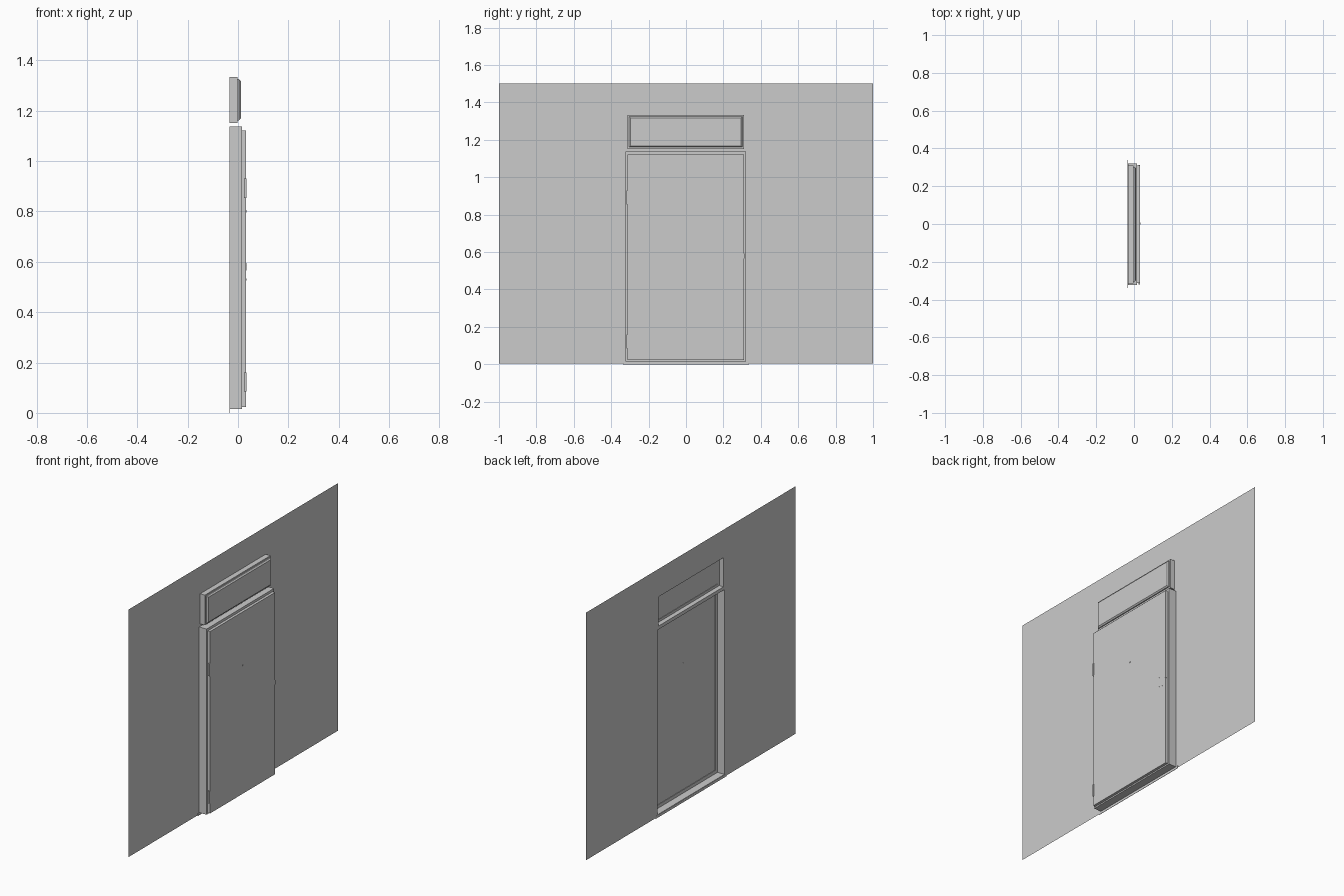
import bpy, bmesh, math
from mathutils import Matrix, Vector

cube = bpy.data.objects.get("Cube")
if cube:
    bpy.data.objects.remove(cube, do_unlink=True)

grey = bpy.data.materials.new("plain_grey")
grey.use_nodes = True
colour = (0.6, 0.6, 0.6, 1)
grey.diffuse_color = colour
grey.node_tree.nodes["Principled BSDF"].inputs["Base Color"].default_value = colour

BACK = -0.033                              # plane of the wall
DOOR = (-0.323, 0.321, 0.015, 1.137)       # openings as y0, y1, z0, z1
TRANSOM = (-0.314, 0.311, 1.152, 1.334)


def finish(name, bm):
    mesh = bpy.data.meshes.new(name)
    bm.to_mesh(mesh)
    bm.free()
    mesh.materials.append(grey)
    obj = bpy.data.objects.new(name, mesh)
    bpy.context.collection.objects.link(obj)
    return obj


def add_box(bm, x0, x1, y0, y1, z0, z1):
    size = Matrix.Diagonal((x1 - x0, y1 - y0, z1 - z0, 1))
    mid = Vector(((x0 + x1) / 2, (y0 + y1) / 2, (z0 + z1) / 2))
    return bmesh.ops.create_cube(bm, size=1, matrix=Matrix.Translation(mid) @ size)["verts"]


def box(name, *bounds):
    bm = bmesh.new()
    add_box(bm, *bounds)
    return finish(name, bm)


def inset(rect, d):
    y0, y1, z0, z1 = rect
    return (y0 + d, y1 - d, z0 + d, z1 - d)


def add_ring(bm, x0, x1, rect, t):
    """Rectangular ring of four bars of width t."""
    y0, y1, z0, z1 = rect
    add_box(bm, x0, x1, y0, y0 + t, z0, z1)
    add_box(bm, x0, x1, y1 - t, y1, z0, z1)
    add_box(bm, x0, x1, y0 + t, y1 - t, z0, z0 + t)
    add_box(bm, x0, x1, y0 + t, y1 - t, z1 - t, z1)


def frame(name, rect, front, flange):
    """Thin sleeve through the wall with an inward flange at its front."""
    bm = bmesh.new()
    add_ring(bm, BACK, front, rect, 0.003)
    add_ring(bm, front - 0.003, front, inset(rect, 0.003), flange)
    return finish(name, bm)


def pin(name, x0, x1, y, z, radius):
    bm = bmesh.new()
    place = Matrix.Translation(((x0 + x1) / 2, y, z)) @ Matrix.Rotation(math.pi / 2, 4, 'Y')
    bmesh.ops.create_cone(bm, cap_ends=True, segments=16, radius1=radius,
                          radius2=radius, depth=x1 - x0, matrix=place)
    return finish(name, bm)


# Wall sheet with two openings
bm = bmesh.new()
ys = sorted([-1, 1, *DOOR[:2], *TRANSOM[:2]])
zs = [0.004, *DOOR[2:], *TRANSOM[2:], 1.5]
for y0, y1 in zip(ys, ys[1:]):
    for z0, z1 in zip(zs, zs[1:]):
        y, z = (y0 + y1) / 2, (z0 + z1) / 2
        if any(h[0] < y < h[1] and h[2] < z < h[3] for h in (DOOR, TRANSOM)):
            continue
        bm.faces.new([bm.verts.new((BACK, a, b))
                      for a, b in ((y0, z0), (y1, z0), (y1, z1), (y0, z1))])
bmesh.ops.remove_doubles(bm, verts=bm.verts, dist=0.0001)
bmesh.ops.dissolve_limit(bm, angle_limit=0.01, verts=bm.verts, edges=bm.edges)
finish("wall", bm)

# Door frame, threshold and leaf
frame("door_frame", DOOR, 0.016, 0.02)
box("threshold", BACK - 0.001, BACK + 0.001, -0.338, 0.338, 0, 0.015)
box("door_leaf", 0.016, 0.032, -0.312, 0.31, 0.023, 1.122)

# Transom frame and panel with a chamfered front edge
frame("transom_frame", TRANSOM, -0.002, 0.015)
bm = bmesh.new()
panel = inset(TRANSOM, 0.009)
add_box(bm, -0.002, 0.004, *panel)
front = add_box(bm, 0.004, 0.011, *panel)
cy, cz = sum(panel[:2]) / 2, sum(panel[2:]) / 2
for v in front:
    if v.co.x > 0.008:
        v.co.y -= math.copysign(0.007, v.co.y - cy)
        v.co.z -= math.copysign(0.007, v.co.z - cz)
finish("transom_panel", bm)

# Hinges
for name, z in (("lower_hinge", 0.122), ("upper_hinge", 0.892)):
    box(name, 0.023, 0.033, -0.319, -0.307, z - 0.038, z + 0.038)

# Latch plate on the leaf edge and bolt on its inner side
box("latch_plate", 0.024, 0.033, 0.307, 0.312, 0.565, 0.592)
box("inner_bolt", 0.008, 0.016, 0.262, 0.312, 0.574, 0.584)

# Peephole and handle fixings
pin("peephole", 0.014, 0.0335, 0.002, 0.8, 0.005)
for i, (y, z) in enumerate(((0.253, 0.588), (0.285, 0.592), (0.253, 0.53), (0.28, 0.528))):
    pin(f"handle_fixing_{i + 1}", 0.015, 0.033, y, z, 0.003)
